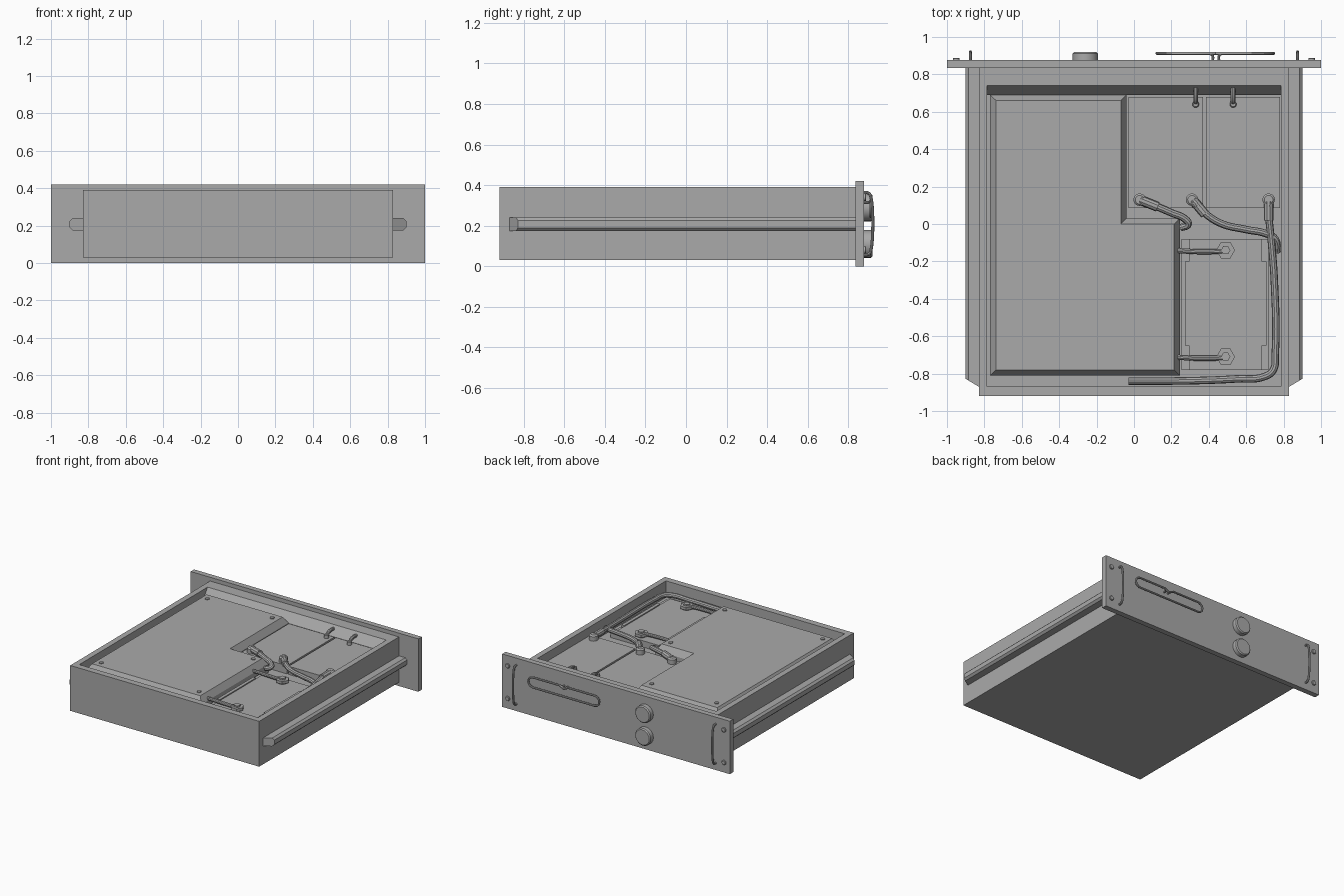
import bpy, bmesh, math
from mathutils import Vector

if "Cube" in bpy.data.objects:
    bpy.data.objects.remove(bpy.data.objects["Cube"])

grey = bpy.data.materials.new("metal grey")
grey.diffuse_color = (0.4, 0.4, 0.4, 1)
grey.use_nodes = True
grey.node_tree.nodes["Principled BSDF"].inputs["Base Color"].default_value = grey.diffuse_color


def finish(name, bm, smooth=False):
    bmesh.ops.recalc_face_normals(bm, faces=bm.faces)
    me = bpy.data.meshes.new(name)
    bm.to_mesh(me)
    bm.free()
    if smooth:
        for p in me.polygons:
            p.use_smooth = True
        me.set_sharp_from_angle(angle=math.radians(35))
    me.materials.append(grey)
    ob = bpy.data.objects.new(name, me)
    bpy.context.collection.objects.link(ob)
    return ob


def loft(name, rings):
    """Join matching closed rings of points and cap both ends."""
    bm = bmesh.new()
    vs = [[bm.verts.new(p) for p in r] for r in rings]
    n = len(vs[0])
    for a, b in zip(vs, vs[1:]):
        for i in range(n):
            bm.faces.new((a[i], a[(i + 1) % n], b[(i + 1) % n], b[i]))
    bm.faces.new(vs[0])
    bm.faces.new(vs[-1])
    return finish(name, bm)


def box(name, x0, x1, y0, y1, z0, z1):
    r = [(x0, y0), (x1, y0), (x1, y1), (x0, y1)]
    return loft(name, [[(x, y, z) for x, y in r] for z in (z0, z1)])


def cyl(name, base, axis, r, h, n=24, bevel=0.0):
    """Cylinder from base along axis, with an optional chamfered end."""
    axis = Vector(axis)
    q = axis.to_track_quat('Z', 'Y')
    rings = [(r, 0), (r, h - bevel)] + ([(r - bevel, h)] if bevel else [])
    ob = loft(name, [[Vector(base) + q @ Vector((rr * math.cos(t), rr * math.sin(t), d))
                      for t in [2 * math.pi * i / n for i in range(n)]] for rr, d in rings])
    if n > 8:
        for p in ob.data.polygons:
            p.use_smooth = True
        ob.data.set_sharp_from_angle(angle=math.radians(35))
    return ob


def tube(name, pts, r, cyclic=False, smooth_path=True):
    """Round hose or wire along a path, converted to a mesh."""
    cu = bpy.data.curves.new(name, 'CURVE')
    cu.dimensions = '3D'
    cu.bevel_depth, cu.bevel_resolution, cu.resolution_u = r, 3, 6
    cu.use_fill_caps = True
    sp = cu.splines.new('BEZIER')
    sp.bezier_points.add(len(pts) - 1)
    for b, p in zip(sp.bezier_points, pts):
        b.co = p
        b.handle_left_type = b.handle_right_type = 'AUTO' if smooth_path else 'VECTOR'
    sp.use_cyclic_u = cyclic
    ob = bpy.data.objects.new(name, cu)
    bpy.context.collection.objects.link(ob)
    me = bpy.data.meshes.new_from_object(ob.evaluated_get(bpy.context.evaluated_depsgraph_get()))
    bpy.data.objects.remove(ob)
    bm = bmesh.new()
    bm.from_mesh(me)
    me.materials.clear()
    return finish(name, bm, True)


# Chassis tray: box with a recessed interior and a sloping wall near the panel
bm = bmesh.new()
outer = [(-.83, -.92), (.83, -.92), (.83, .84), (-.83, .84)]
rim = [(-.785, -.87), (.785, -.87), (.785, .74), (-.785, .74)]
levels = [[(x, y, .03) for x, y in outer], [(x, y, .39) for x, y in outer],
          [(x, y, .39) for x, y in rim],
          [(x, min(y, .69), .32 if y > 0 else .26) for x, y in rim],
          [(x, min(y, .69), .26) for x, y in rim]]
levels[3][0], levels[3][1] = (-.785, -.87, .32), (.785, -.87, .32)
rings = [[bm.verts.new(p) for p in r] for r in levels]
for a, b in zip(rings, rings[1:]):
    for i in range(4):
        j = (i + 1) % 4
        bm.faces.new((a[i], a[j], b[j], b[i]))
bm.faces.new(rings[0])
bm.faces.new(rings[-1])
finish("chassis_tray", bm)

# Side rails with chamfered profile and tapered rear end
for s in (-1, 1):
    prof = [(.83, .175), (.885, .175), (.9, .19), (.9, .225), (.885, .24), (.83, .24)]
    loft("side_rail", [[(s * x, -.87 + (x - .83) * .6, z) for x, z in prof],
                       [(s * x, .84, z) for x, z in prof]])

# Face panel with screws and pull handles
box("face_panel", -1, 1, .835, .878, 0, .42)
for s in (-1, 1):
    for z in (.08, .34):
        cyl("panel_screw", (s * .95, .875, z), (0, 1, 0), .018, .013, 16, .003)
    x = s * .875
    tube("pull_handle", [(x, .87, .055), (x, .9, .06), (x, .912, .08),
                         (x, .912, .34), (x, .9, .36), (x, .87, .365)], .008)

# Two round coolant ports
for z in (.11, .29):
    cyl("round_port", (-.26, .875, z), (0, 1, 0), .068, .044, 32, .008)

# Wire loop bracket on the panel, dipping at its middle
zc, hh = .285, .04
loop = [(.435 + .272 + hh * math.cos(t), .912, zc + hh * math.sin(t))
        for t in [math.pi * (i / 6 - .5) for i in range(7)]]
loop += [(.475, .912, zc + hh), (.435, .912, zc + hh - .018), (.395, .912, zc + hh)]
loop += [(.435 - .272 - hh * math.cos(t), .912, zc - hh * math.sin(t))
         for t in [math.pi * (i / 6 - .5) for i in range(7)]]
tube("wire_loop", loop, .008, True, False)
for x in (.42, .455):
    tube("loop_stem", [(x, .87, zc + .03), (x, .9, zc + .03), (.4375 + (x - .4375) * 2, .912, zc + .035)], .007)

# L-shaped cover plate with bevelled edges and screws
low = [(-.77, -.81), (.245, -.81), (.245, .03), (-.04, .03), (-.04, .69), (-.77, .69)]
top = [(-.737, -.78), (.215, -.78), (.215, 0), (-.07, 0), (-.07, .66), (-.737, .66)]
top = [(x, y) for x, y in top]
loft("cover_plate", [[(x, y, .26) for x, y in low], [(x, y, .325) for x, y in low],
                     [(x, y, .375) for x, y in top]])
for x, y in ((-.69, .6), (-.12, .6), (.17, -.05), (.17, -.73), (-.69, -.73)):
    cyl("cover_screw", (x, y, .37), (0, 0, 1), .017, .012, 6)

# Two pump blocks with short hoses into the front wall
for x0, x1 in ((-.03, .37), (.385, .78)):
    box("pump_block", x0, x1, .085, .68, .25, .325)
for x in (.33, .53):
    tube("short_hose", [(x, .65, .31), (x, .65, .345), (x, .67, .362), (x, .74, .362)], .013)
    cyl("short_hose_sleeve", (x, .64, .325), (0, 0, 1), .018, .03, 16, .005)

# Heat exchanger module with side clips
box("exchanger_block", .255, .72, -.78, -.08, .25, .295)
box("exchanger_top", .295, .685, -.78, -.08, .29, .31)
for x in (.272, .682):
    box("side_clip", x, x + .026, -.65, -.2, .29, .318)

# Hex fittings with hoses running under the cover
for y in (-.14, -.71):
    cyl("fitting_base", (.49, y, .305), (0, 0, 1), .034, .015, 20)
    cyl("hex_nut", (.49, y, .318), (0, 0, 1), .05, .022, 6)
    cyl("fitting_cap", (.49, y, .338), (0, 0, 1), .025, .014, 6)
    tube("fitting_hose", [(.21, y, .33), (.26, y - .004, .335), (.35, y - .008, .335), (.49, y - .006, .33)], .014)

# Long flexible hoses
hoses = {
    "hose_left": [(.03, .13, .31), (.035, .128, .35), (.08, .11, .352), (.2, .06, .345),
                  (.275, .025, .335), (.29, 0, .325), (.25, -.02, .31)],
    "hose_middle": [(.31, .13, .31), (.315, .128, .35), (.36, .075, .352), (.46, .005, .345),
                    (.6, -.03, .34), (.7, -.05, .335), (.755, -.08, .325), (.765, -.15, .29)],
    "hose_right": [(.72, .13, .31), (.72, .12, .348), (.72, .06, .348), (.735, -.1, .335),
                   (.75, -.3, .325), (.755, -.7, .32), (.745, -.78, .32), (.7, -.815, .32),
                   (.55, -.828, .315), (.3, -.838, .305), (-.03, -.84, .3)],
}
for name, pts in hoses.items():
    tube(name, pts, .02)
    a, b = Vector(pts[1]), Vector(pts[2])
    d = (b - a).normalized()
    tube(name + "_sleeve", [a, a + d * .05, a + d * .1], .026)
    cyl(name + "_elbow", (pts[0][0], pts[0][1], .32), (0, 0, 1), .033, .05, 20, .01)
